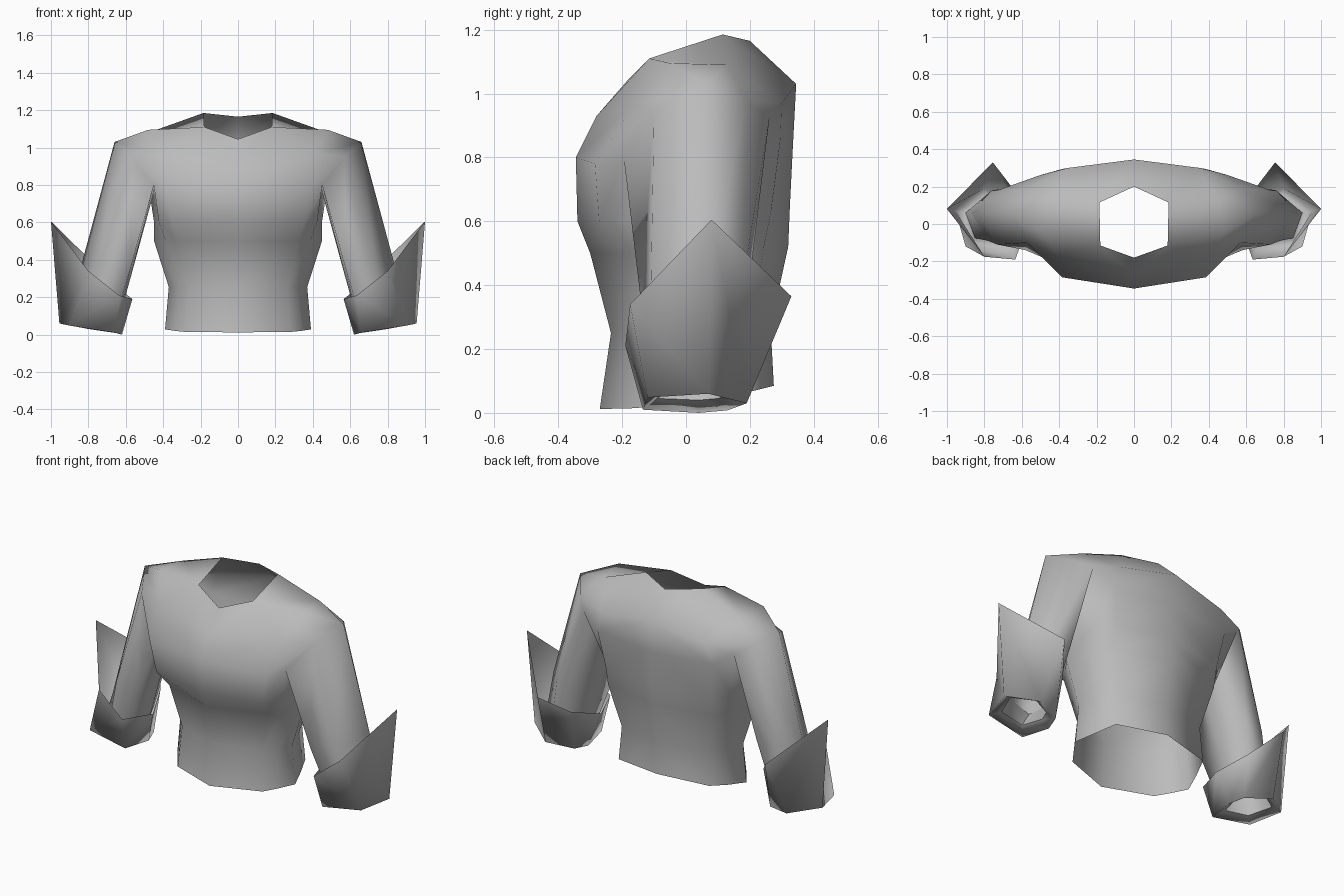
import bpy, math

cube = bpy.data.objects.get("Cube")
if cube:
    bpy.data.objects.remove(cube)

cloth = bpy.data.materials.new("grey_cloth")
cloth.use_nodes = True
GREY = (0.5, 0.5, 0.5, 1)
cloth.diffuse_color = GREY
cloth.node_tree.nodes["Principled BSDF"].inputs["Base Color"].default_value = GREY


class Sheet:
    """Collects points and quads for the left half of a part, then mirrors it."""

    def __init__(self):
        self.points, self.faces = [], []

    def add(self, *pts):
        start = len(self.points)
        self.points += pts
        return list(range(start, start + len(pts)))

    def loft(self, a, b, closed=False):
        n = len(a)
        for i in range(n if closed else n - 1):
            j = (i + 1) % n
            self.faces.append((a[i], a[j], b[j], b[i]))

    def build(self, name, angle):
        mesh = bpy.data.meshes.new(name)
        mesh.from_pydata(self.points, [], self.faces)
        mesh.materials.append(cloth)
        obj = bpy.data.objects.new(name, mesh)
        bpy.context.collection.objects.link(obj)
        bpy.ops.object.select_all(action="DESELECT")
        obj.select_set(True)
        bpy.context.view_layer.objects.active = obj
        bpy.ops.object.mode_set(mode="EDIT")
        bpy.ops.mesh.select_all(action="SELECT")
        bpy.ops.mesh.normals_make_consistent(inside=False)
        bpy.ops.object.mode_set(mode="OBJECT")
        bpy.ops.object.shade_smooth_by_angle(angle=math.radians(angle))
        mirror = obj.modifiers.new("Mirror", "MIRROR")
        mirror.use_clip = True
        return obj


# Half outlines of the torso, front centre to back centre
HIPS = [(0, -1), (.72, -.63), (.86, -.35), (1, -.06), (.89, .36), (.77, .76), (0, 1)]
RIBCAGE = [(0, -1), (.78, -.8), (.94, -.45), (1, 0), (.95, .5), (.77, .82), (0, 1)]


def torso_ring(outline, width, front, back, z_front, z_back):
    ring = []
    for x, y in outline:
        t = (y + 1) / 2
        ring.append((x * width, y * (front if y < 0 else back),
                     z_front + (z_back - z_front) * t * t))
    return ring


body = Sheet()

# Lower torso: hem, waist, ribs
hem = body.add(*torso_ring(HIPS, .39, .27, .275, .012, .085))
waist = body.add(*torso_ring(HIPS, .37, .235, .265, .25, .27))
ribs = body.add(*torso_ring(HIPS, .45, .30, .32, .5, .52))
bust = body.add(*torso_ring(RIBCAGE, .45, .34, .325, .6, .64))

# Chest line and armhole
f0, c1, a2, a3, a4, b1, b0 = chest = body.add(
    (0, -.345, .8), (.385, -.285, .78), (.45, -.195, .8), (.45, .05, .76),
    (.5, .262, .93), (.38, .295, .85), (0, .335, .84))
for low, high in ((hem, waist), (waist, ribs), (ribs, bust), (bust, chest)):
    body.loft(low, high)

# Yoke: neckline, shoulders and upper back
n0, n1, n2, n3 = body.add(
    (0, -.18, 1.045), (.18, -.115, 1.11), (.185, .115, 1.185), (0, .2, 1.165))
f1, m1, mt, ms, mb, bt = body.add(
    (0, -.28, .93), (.41, -.165, .965), (.48, -.05, 1.095), (.45, .13, 1.09),
    (.35, .3, .97), (0, .345, 1.03))
a0, a1, a5 = body.add((.66, .06, 1.03), (.57, -.1, .95), (.57, .19, .975))
body.faces += [
    (f0, c1, m1, f1), (c1, a2, a1, m1), (f1, m1, n1, n0), (m1, a1, a0, mt),
    (m1, mt, n1), (n1, mt, ms, n2), (mt, a0, ms), (ms, a0, a5, mb), (n2, ms, mb),
    (n2, mb, bt, n3), (bt, mb, b1, b0), (mb, a5, a4, b1)]

# Sleeve, running down to the cuff opening
armhole = [a0, a1, a2, a3, a4, a5]
forearm = body.add((.83, .07, .4), (.73, -.11, .38), (.58, -.14, .34),
                   (.57, .05, .32), (.61, .2, .42), (.73, .18, .42))
wrist = body.add((.87, .06, .22), (.78, -.09, .18), (.64, -.1, .14),
                 (.62, .05, .14), (.66, .15, .16), (.76, .18, .2))
body.loft(armhole, forearm, True)
body.loft(forearm, wrist, True)
body.build("shirt_body", 120)

# Flared cuff, folded up from the sleeve end
cuff = Sheet()
opening = cuff.add((.9, .06, .075), (.85, -.075, .065), (.7, -.085, .045),
                   (.665, .04, .04), (.69, .1, .045), (.79, .14, .06))
fold = cuff.add((.955, .07, .06), (.9, -.12, .048), (.655, -.135, .01),
                (.62, .04, 0), (.65, .13, .008), (.8, .19, .03))
rim = cuff.add((1, .08, .605), (.8, -.175, .34), (.635, -.19, .21),
               (.565, .0, .19), (.64, .18, .25), (.755, .33, .365))
cuff.loft(opening, fold, True)
cuff.loft(fold, rim, True)
cuff.build("cuffs", 180)

# Sleeve lining between the wrist and the cuff opening
lining = Sheet()
top = lining.add(*[body.points[i] for i in wrist])
bottom = lining.add(*[cuff.points[i] for i in opening])
lining.loft(top, bottom, True)
lining.build("cuff_linings", 80)
